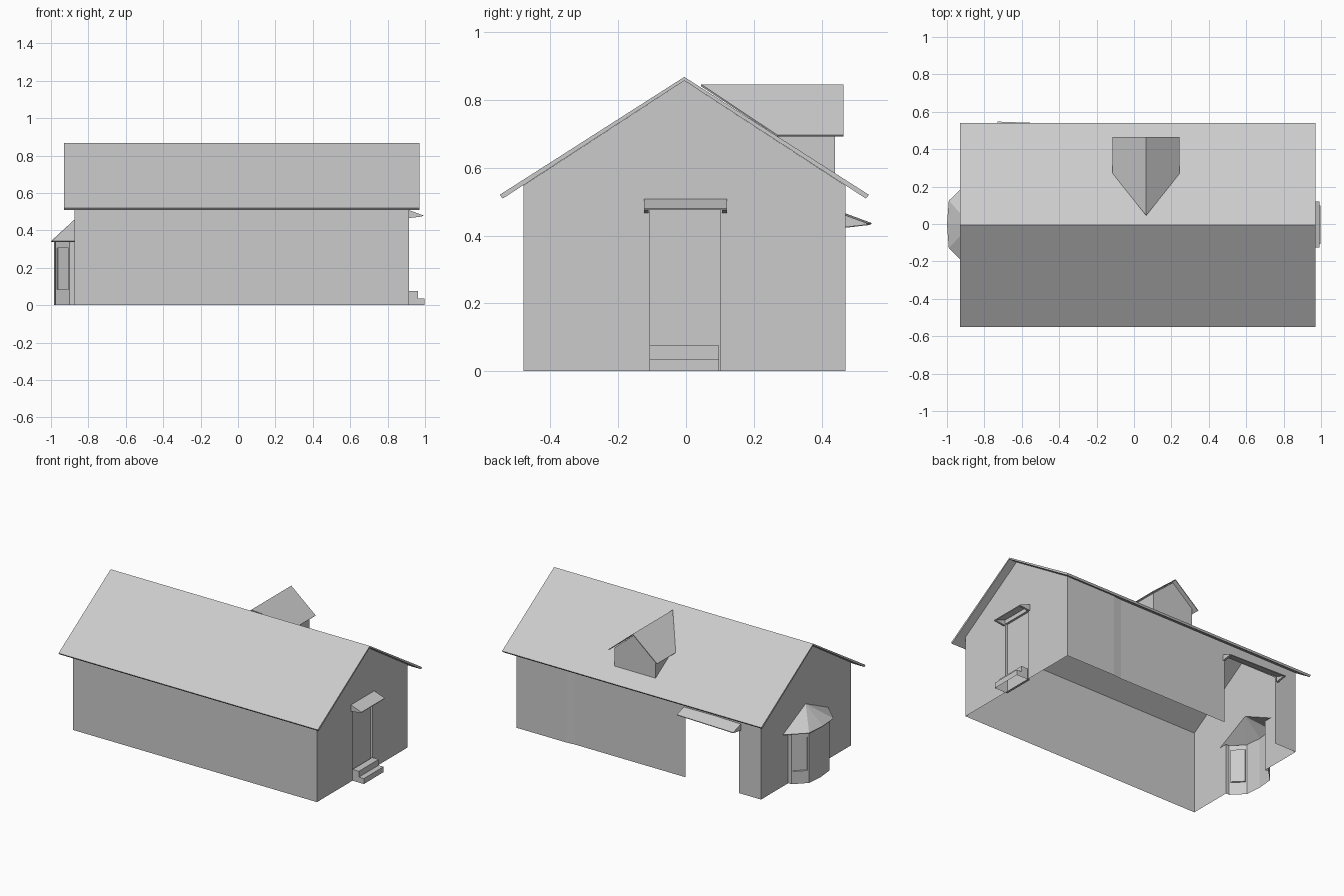
import bpy, bmesh
from mathutils import Matrix, Vector

if "Cube" in bpy.data.objects:
    bpy.data.objects.remove(bpy.data.objects["Cube"])


def sheet(name, verts, faces, thick=0):
    """Flat faced mesh, optionally thickened inwards."""
    me = bpy.data.meshes.new(name)
    me.from_pydata(verts, [], faces)
    ob = bpy.data.objects.new(name, me)
    bpy.context.collection.objects.link(ob)
    if thick:
        mod = ob.modifiers.new("thickness", 'SOLIDIFY')
        mod.thickness = thick
        mod.offset = -1
    return ob


def panel(name, pts):
    return sheet(name, pts, [list(range(len(pts)))])


def prism(name, prof, a, b, axis='x', caps=True):
    """Extrude a 2D profile along x (profile is y,z) or y (profile is x,z)."""
    put = (lambda t, p: (t, p[0], p[1])) if axis == 'x' else (lambda t, p: (p[0], t, p[1]))
    n = len(prof)
    verts = [put(t, p) for t in (a, b) for p in prof]
    faces = [(i, (i + 1) % n, n + (i + 1) % n, n + i) for i in range(n)]
    if caps:
        faces += [list(range(n))[::-1], list(range(n, 2 * n))]
    ob = sheet(name, verts, faces)
    bm = bmesh.new()
    bm.from_mesh(ob.data)
    bmesh.ops.recalc_face_normals(bm, faces=bm.faces)
    bm.to_mesh(ob.data)
    bm.free()
    return ob


X0, X1, Y0, Y1 = -0.875, 0.915, -0.48, 0.47
EAVE, RIDGE_Y, RIDGE = 0.548, -0.005, 0.857
YB = 0.464          # back wall left of the small jog

# Walls: open underneath, with openings for the door, the bay and the back entrance
panel("front_wall", [(X0, Y0, 0), (X1, Y0, 0), (X1, Y0, EAVE), (X0, Y0, EAVE)])
panel("right_wall", [(X1, y, z) for y, z in [
    (Y0, 0), (-0.108, 0), (-0.108, 0.475), (0.1, 0.475), (0.1, 0),
    (Y1, 0), (Y1, EAVE), (RIDGE_Y, RIDGE), (Y0, EAVE)]])
panel("left_wall", [(X0, y, z) for y, z in [
    (Y0, 0), (Y0, EAVE), (RIDGE_Y, RIDGE), (YB, EAVE), (YB, 0), (0.18, 0),
    (0.18, 0.34), (0.235, 0.34), (0, 0.455), (-0.24, 0.34), (-0.185, 0.34), (-0.185, 0)]])
panel("back_wall", [(x, YB, z) for x, z in [
    (0.49, 0), (-0.32, 0), (-0.32, 0.455), (-0.714, 0.455), (-0.714, 0),
    (X0, 0), (X0, EAVE), (0.49, EAVE)]])
sheet("back_wall_jog",
      [(x, y, z) for x, y in [(X1, Y1), (0.55, Y1), (0.49, YB)] for z in (0, EAVE)],
      [(0, 2, 3, 1), (2, 4, 5, 3)])

# Main roof
prism("main_roof", [(-0.55, 0.52), (RIDGE_Y, 0.868), (0.54, 0.52),
                    (0.531, 0.509), (RIDGE_Y, 0.857), (-0.541, 0.509)], -0.93, 0.97)

# Recessed door and its jambs
D = X1 - 0.015
panel("door", [(D, -0.108, 0), (D, 0.1, 0), (D, 0.1, 0.475), (D, -0.108, 0.475)])
prism("door_jamb", [(-0.108, 0), (0.1, 0), (0.1, 0.475), (-0.108, 0.475)], D, X1, caps=False)

# Door steps, hollow underneath
step = [(X1, 0.075), (0.962, 0.075), (0.962, 0.036), (0.998, 0.036), (0.998, 0)]
sheet("door_steps", [(x, y, z) for y in (-0.108, 0.098) for x, z in step + [(X1, 0)]],
      [(i, i + 1, i + 7, i + 6) for i in range(4)]
      + [[0, 1, 2, 3, 4, 5], [6, 7, 8, 9, 10, 11]])


def awning(name, length, place):
    """Sloped board with a triangular bracket at each end, facing local +x."""
    h = length / 2
    parts = [prism(name + "_board", [(0, 0.042), (0.076, 0.014), (0.075, 0.009), (0, 0.036)],
                   -h, h, 'y')]
    for side, y in (("a", -h), ("b", h - 0.014)):
        parts.append(prism(name + "_bracket_" + side,
                           [(0, 0), (0, 0.037), (0.07, 0.011), (0.07, 0.008)],
                           y, y + 0.014, 'y'))
    for p in parts:
        p.data.transform(place)


awning("door_awning", 0.245, Matrix.Translation((X1, -0.002, 0.466)))
awning("back_awning", 0.424,
       Matrix.Translation((-0.52, 0.464, 0.423)) @ Matrix.Rotation(1.5708 - 0.035, 4, 'Z'))

# Dormer: two roof slopes, gable front and triangular cheeks
CX = 0.065
sheet("dormer_roof",
      [(CX, 0.465, 0.84), (CX, 0.045, 0.84),
       (CX - 0.175, 0.27, 0.692), (CX - 0.175, 0.465, 0.692),
       (CX + 0.175, 0.27, 0.692), (CX + 0.175, 0.465, 0.692)],
      [(0, 1, 2, 3), (1, 0, 5, 4)], 0.006)
panel("dormer_front", [(CX + x, 0.44, z) for x, z in [
    (0.15, 0.58), (-0.15, 0.58), (-0.15, 0.707), (0, 0.833), (0.15, 0.707)]])
for side, s in (("left", -1), ("right", 1)):
    x = CX + s * 0.15
    panel("dormer_cheek_" + side, [(x, 0.44, 0.58), (x, 0.44, 0.707), (x, 0.245, 0.707)])

# Bay window body: banded walls with inset panes in the angled sides
plan = [(X0, 0.18), (-0.9, 0.18), (-0.975, 0.105), (-0.985, -0.003),
        (-0.975, -0.11), (-0.9, -0.185), (X0, -0.185)]
levels = [0, 0.075, 0.315, 0.34]
n = len(plan)
bay = sheet("bay_window", [(x, y, z) for z in levels for x, y in plan],
            [(k * n + i, k * n + i + 1, (k + 1) * n + i + 1, (k + 1) * n + i)
             for k in range(3) for i in range(n - 1)])
bm = bmesh.new()
bm.from_mesh(bay.data)
bm.normal_update()
bm.faces.ensure_lookup_table()
panes = [bm.faces[n - 1 + i] for i in (1, 4)]
bmesh.ops.inset_individual(bm, faces=panes, thickness=0.012, depth=0)
bmesh.ops.inset_individual(bm, faces=panes, thickness=0.002, depth=-0.008)
bm.to_mesh(bay.data)
bm.free()

# Bay roof: half fan leaning on the wall
rim = [(X0, 0.235, 0.342), (-0.99, 0.125, 0.342), (-1.0, -0.003, 0.342),
       (-0.99, -0.13, 0.342), (X0, -0.24, 0.342)]
sheet("bay_roof", [(X0, -0.003, 0.457)] + rim, [(0, i, i + 1) for i in range(1, 5)], 0.006)
